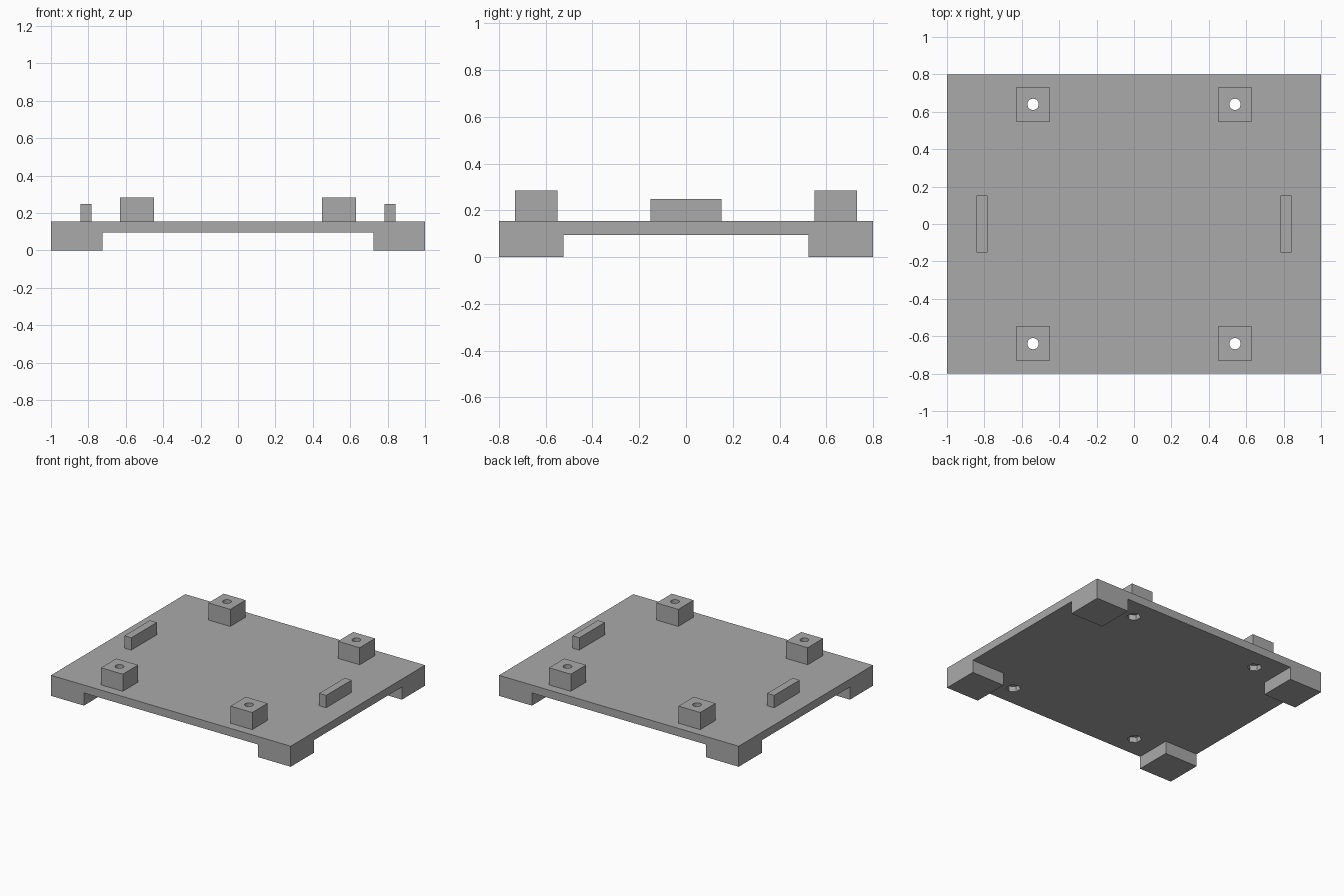
import bpy
import math

if "Cube" in bpy.data.objects:
    bpy.data.objects.remove(bpy.data.objects["Cube"], do_unlink=True)

grey = bpy.data.materials.new("plain_grey")
grey.use_nodes = True
COLOR = (0.4, 0.4, 0.4, 1.0)
grey.diffuse_color = COLOR
grey.node_tree.nodes["Principled BSDF"].inputs["Base Color"].default_value = COLOR

BASE_TOP = 0.155
PLATE_BOTTOM = 0.095
HOLE_X, HOLE_Y = 0.54, 0.64


def box(name, x, y, z0, z1, sx, sy):
    bpy.ops.mesh.primitive_cube_add(size=1, location=(x, y, (z0 + z1) / 2))
    ob = bpy.context.object
    ob.name = name
    ob.scale = (sx, sy, z1 - z0)
    bpy.ops.object.transform_apply(location=False, rotation=False, scale=True)
    ob.data.materials.append(grey)
    return ob


def prism(name, x, y, z0, z1, radius, sides):
    bpy.ops.mesh.primitive_cylinder_add(vertices=sides, radius=radius, depth=z1 - z0,
                                        location=(x, y, (z0 + z1) / 2))
    ob = bpy.context.object
    ob.name = name
    ob.data.materials.append(grey)
    return ob


def cut(target, cutter):
    mod = target.modifiers.new("cut", 'BOOLEAN')
    mod.operation = 'DIFFERENCE'
    mod.solver = 'EXACT'
    mod.object = cutter
    bpy.context.view_layer.objects.active = target
    bpy.ops.object.modifier_apply(modifier=mod.name)


def remove(ob):
    bpy.data.objects.remove(ob, do_unlink=True)


# Base block: crossing channels underneath leave four corner feet
base = box("base_plate_with_feet", 0, 0, 0, BASE_TOP, 2, 1.6)
for sx, sy in ((1.45, 3), (3, 1.05)):
    channel = box("channel_cutter", 0, 0, -0.1, PLATE_BOTTOM, sx, sy)
    cut(base, channel)
    remove(channel)

for side_x, x_name in ((1, "left"), (-1, "right")):
    # Locating rib on each side
    box(x_name + "_rib", side_x * 0.8125, 0, BASE_TOP, 0.248, 0.058, 0.304)
    for side_y, y_name in ((-1, "front"), (1, "back")):
        x, y = side_x * HOLE_X, side_y * HOLE_Y
        # Mounting post with a bored screw hole
        post = box(f"{y_name}_{x_name}_post", x, y, BASE_TOP, 0.284, 0.182, 0.182)
        bore = prism("bore_cutter", x, y, -0.1, 0.4, 0.03, 32)
        cut(post, bore)
        cut(base, bore)
        remove(bore)
        # Hexagonal nut pocket on the underside
        pocket = prism("pocket_cutter", x, y, -0.1, PLATE_BOTTOM + 0.04, 0.05, 6)
        cut(base, pocket)
        remove(pocket)
